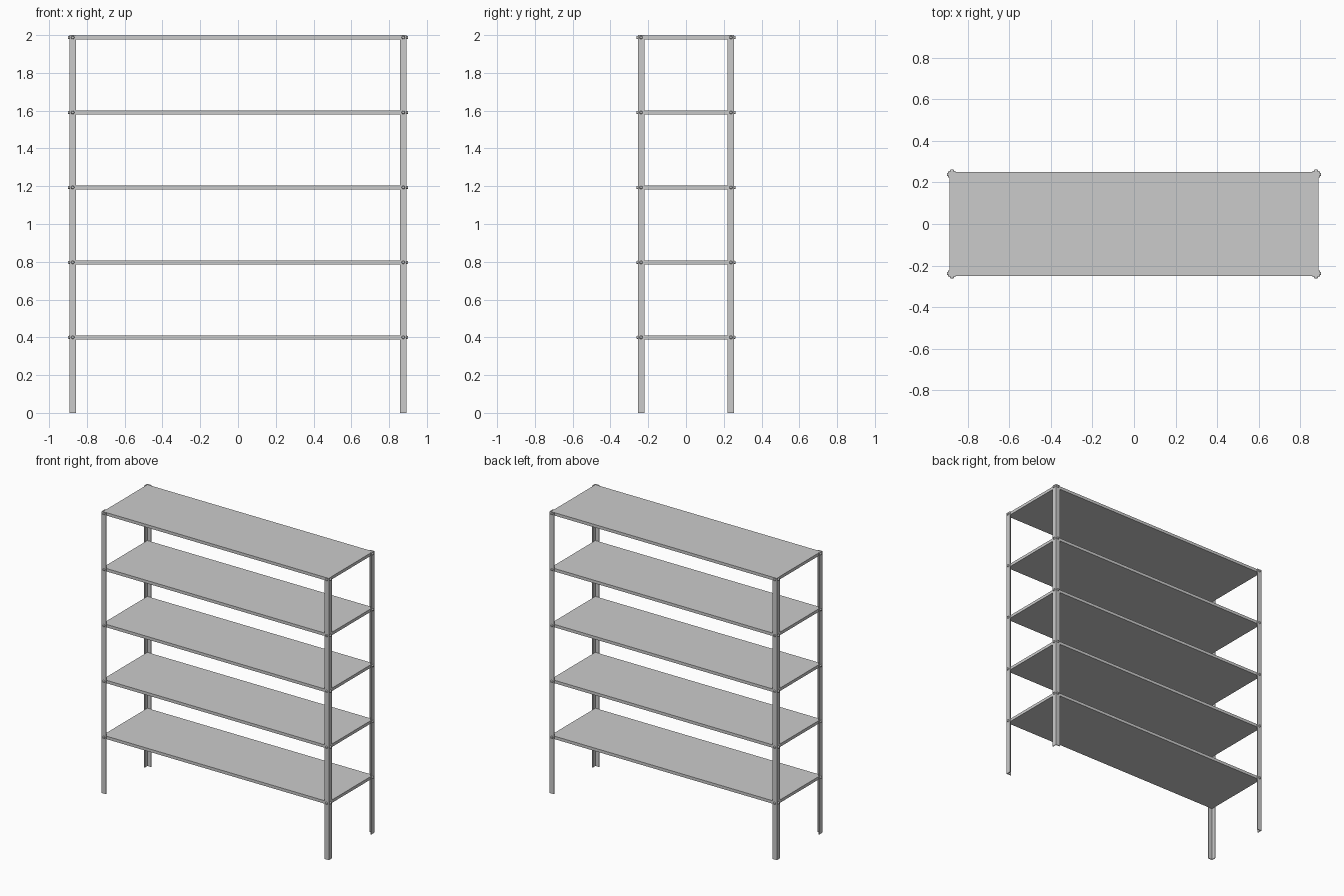
import bpy, bmesh
from math import pi
from mathutils import Matrix, Vector

if "Cube" in bpy.data.objects:
    bpy.data.objects.remove(bpy.data.objects["Cube"])

HX, HY = 0.892, 0.255        # outer corner of the posts
T, W, H = 0.005, 0.034, 2.0  # post sheet thickness, flange width, height
SHELF_T = 0.021
LEVELS = [0.400 + 0.3968 * i for i in range(5)]
CORNERS = [("front_left", -1, -1), ("front_right", 1, -1),
           ("back_right", 1, 1), ("back_left", -1, 1)]


def finish(name, bm):
    bmesh.ops.recalc_face_normals(bm, faces=bm.faces)
    mesh = bpy.data.meshes.new(name)
    bm.to_mesh(mesh)
    bm.free()
    obj = bpy.data.objects.new(name, mesh)
    bpy.context.collection.objects.link(obj)
    return obj


# Flat solid shelves held between the posts
for i, z in enumerate(LEVELS):
    bm = bmesh.new()
    size = (2 * (HX - T), 2 * (HY - T), SHELF_T, 1)
    bmesh.ops.create_cube(bm, size=1, matrix=Matrix.Translation((0, 0, z)) @ Matrix.Diagonal(size))
    finish(f"shelf_{i + 1}", bm)


# Right-angle posts: L profile extruded upward, opening toward the centre
PROFILE = [(0, 0), (W, 0), (W, T), (T, T), (T, W), (0, W)]
for label, sx, sy in CORNERS:
    bm = bmesh.new()
    face = bm.faces.new([bm.verts.new((sx * (HX - a), sy * (HY - b), 0)) for a, b in PROFILE])
    up = bmesh.ops.extrude_face_region(bm, geom=[face], use_keep_orig=True)["geom"]
    bmesh.ops.translate(bm, vec=(0, 0, H), verts=[v for v in up if isinstance(v, bmesh.types.BMVert)])
    finish(f"{label}_post", bm)


# Bolt heads on both flanges of each post at every shelf
def bolt(bm, pos, direction, radius=0.009, depth=0.008):
    d = Vector(direction)
    rot = d.to_track_quat('Z', 'Y').to_matrix().to_4x4()
    m = Matrix.Translation(Vector(pos) + d * depth / 2) @ rot
    bmesh.ops.create_cone(bm, cap_ends=True, segments=12, radius1=radius,
                          radius2=radius * 0.75, depth=depth, matrix=m)


for label, sx, sy in CORNERS:
    bm = bmesh.new()
    for z in LEVELS:
        bolt(bm, (sx * (HX - W / 2), sy * HY, z), (0, sy, 0))
        bolt(bm, (sx * HX, sy * (HY - W / 2), z), (sx, 0, 0))
    finish(f"{label}_bolts", bm)
